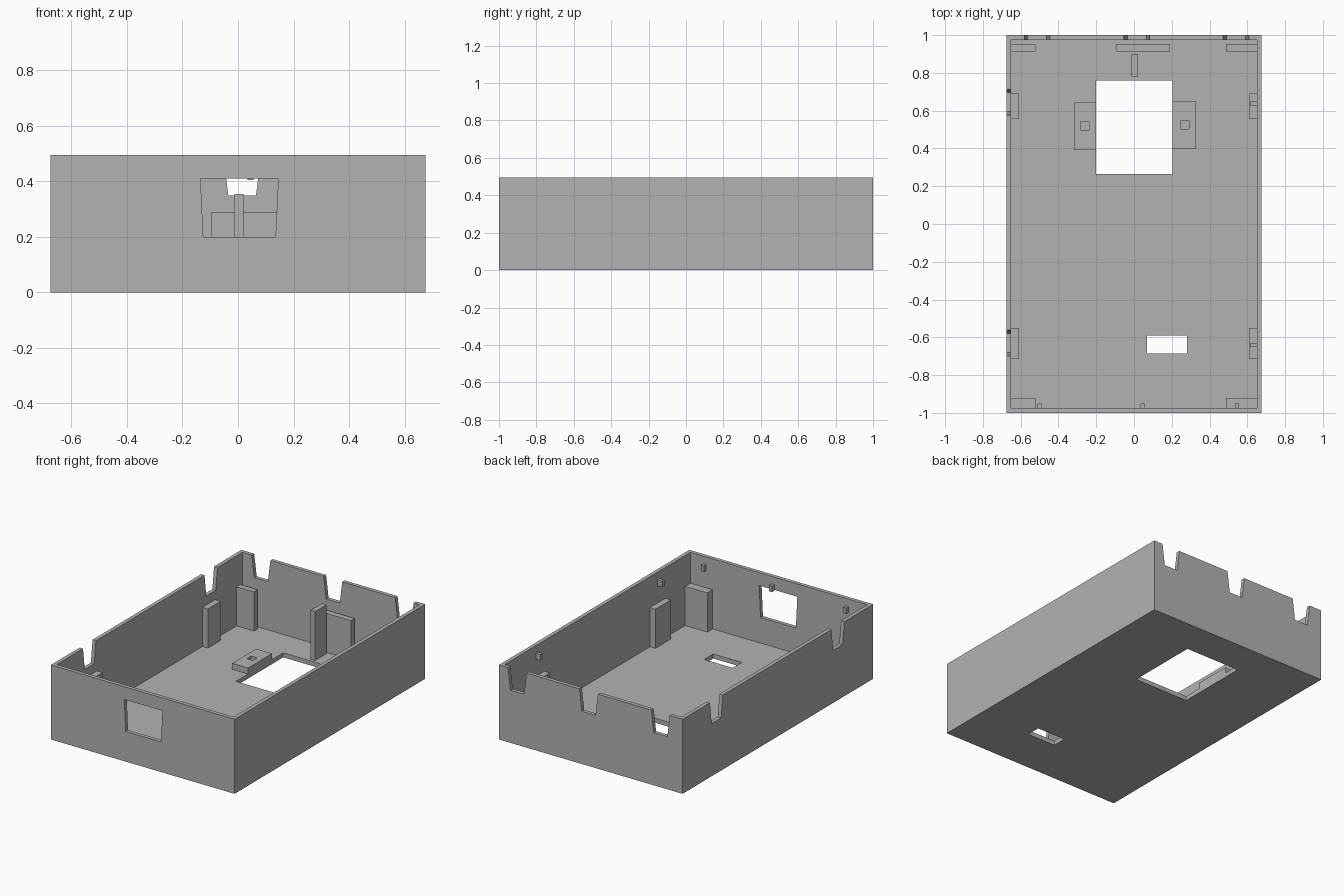
import bpy
import bmesh
from mathutils import Vector

cube = bpy.data.objects.get("Cube")
if cube:
    bpy.data.objects.remove(cube, do_unlink=True)

grey = bpy.data.materials.new("plain grey")
grey.use_nodes = True
COLOUR = (0.45, 0.45, 0.45, 1)
grey.diffuse_color = COLOUR
grey.node_tree.nodes["Principled BSDF"].inputs["Base Color"].default_value = COLOUR

HX, HY, HZ = 0.675, 1.0, 0.495   # outer half width, half length, height
WALL, FLOOR = 0.025, 0.03
IX, IY = HX - WALL, HY - WALL    # inner half sizes
POST_TOP = 0.29


def prism(name, points, offset):
    """Extrude a flat outline along an offset vector."""
    bm = bmesh.new()
    face = bm.faces.new([bm.verts.new(p) for p in points])
    out = bmesh.ops.extrude_face_region(bm, geom=[face])
    moved = [v for v in out["geom"] if isinstance(v, bmesh.types.BMVert)]
    bmesh.ops.translate(bm, verts=moved, vec=Vector(offset))
    bmesh.ops.recalc_face_normals(bm, faces=bm.faces)
    mesh = bpy.data.meshes.new(name)
    bm.to_mesh(mesh)
    bm.free()
    mesh.materials.append(grey)
    obj = bpy.data.objects.new(name, mesh)
    bpy.context.collection.objects.link(obj)
    return obj


def box(name, x0, x1, y0, y1, z0, z1):
    outline = [(x0, y0, z0), (x1, y0, z0), (x1, y1, z0), (x0, y1, z0)]
    return prism(name, outline, (0, 0, z1 - z0))


def taper(name, centre, low, high, z0, z1, wall):
    """Tapered cutter that passes through the front, back or side wall."""
    outline = [(centre - low, z0), (centre + low, z0),
               (centre + high, z1), (centre - high, z1)]
    if wall == "side":
        return prism(name, [(-HX - 0.02, u, z) for u, z in outline], (0.06, 0, 0))
    y = HY - 0.04 if wall == "back" else -HY - 0.02
    return prism(name, [(u, y, z) for u, z in outline], (0, 0.06, 0))


def cut(target, cutters):
    """Subtract each cutter from the target and discard it."""
    bpy.context.view_layer.objects.active = target
    for cutter in cutters:
        cutter.hide_render = True
        mod = target.modifiers.new("cut", "BOOLEAN")
        mod.operation = "DIFFERENCE"
        mod.solver = "EXACT"
        mod.object = cutter
        bpy.ops.object.modifier_apply(modifier=mod.name)
        bpy.data.objects.remove(cutter, do_unlink=True)


# Open tray with rim notches, front window and floor openings
case = box("case_shell", -HX, HX, -HY, HY, 0, HZ)
cutters = [
    box("cavity", -IX, IX, -IY, IY, FLOOR, 1),
    box("large_floor_opening", -0.2, 0.205, 0.265, 0.76, -0.1, 0.1),
    box("small_floor_opening", 0.07, 0.28, -0.685, -0.59, -0.1, 0.1),
    taper("front_window", 0.005, 0.13, 0.14, 0.2, 0.41, "front"),
]
# Notches flare slightly past the rim so the cut is clean
for x in (-0.513, 0.015, 0.54):
    cutters.append(taper("back_notch", x, 0.05, 0.071, 0.35, 0.52, "back"))
for y in (0.645, -0.63):
    cutters.append(taper("side_notch", y, 0.05, 0.071, 0.35, 0.52, "side"))
cut(case, cutters)

# Support posts beside the side walls
for side, x0, x1 in (("right", -IX, -0.61), ("left", 0.61, IX)):
    box(f"{side}_rear_side_post", x0, x1, 0.555, 0.69, FLOOR, POST_TOP)
    box(f"{side}_front_side_post", x0, x1, -0.715, -0.55, FLOOR, POST_TOP)

# Corner posts and the wide post at the back
for side, x0, x1 in (("right", -IX, -0.522), ("left", 0.487, IX)):
    box(f"{side}_back_corner_post", x0, x1, 0.913, 0.952, FLOOR, POST_TOP)
    box(f"{side}_front_corner_post", x0, x1, -IY, -0.92, FLOOR, POST_TOP)
box("back_middle_post", -0.095, 0.19, 0.913, 0.952, FLOOR, POST_TOP)
box("back_rib", -0.013, 0.02, 0.78, 0.9, FLOOR, 0.355)

# Low mounting pads with square sockets
for side, x0, x1, y0, hx in (("right", -0.317, -0.2, 0.392, -0.26),
                             ("left", 0.205, 0.328, 0.398, 0.27)):
    pad = box(f"{side}_mounting_pad", x0, x1, y0, y0 + 0.252, FLOOR, 0.07)
    hy = y0 + 0.127
    cut(pad, [box("socket", hx - 0.022, hx + 0.022, hy - 0.022, hy + 0.022, 0, 0.2)])

# Small snap pegs under the rim of the front and left walls
for x in (-0.5, 0.045, 0.545):
    box("front_peg", x - 0.011, x + 0.011, -IY, -0.95, 0.405, 0.445)
for y in (0.637, -0.64):
    box("left_peg", 0.615, IX, y - 0.011, y + 0.011, 0.405, 0.445)
